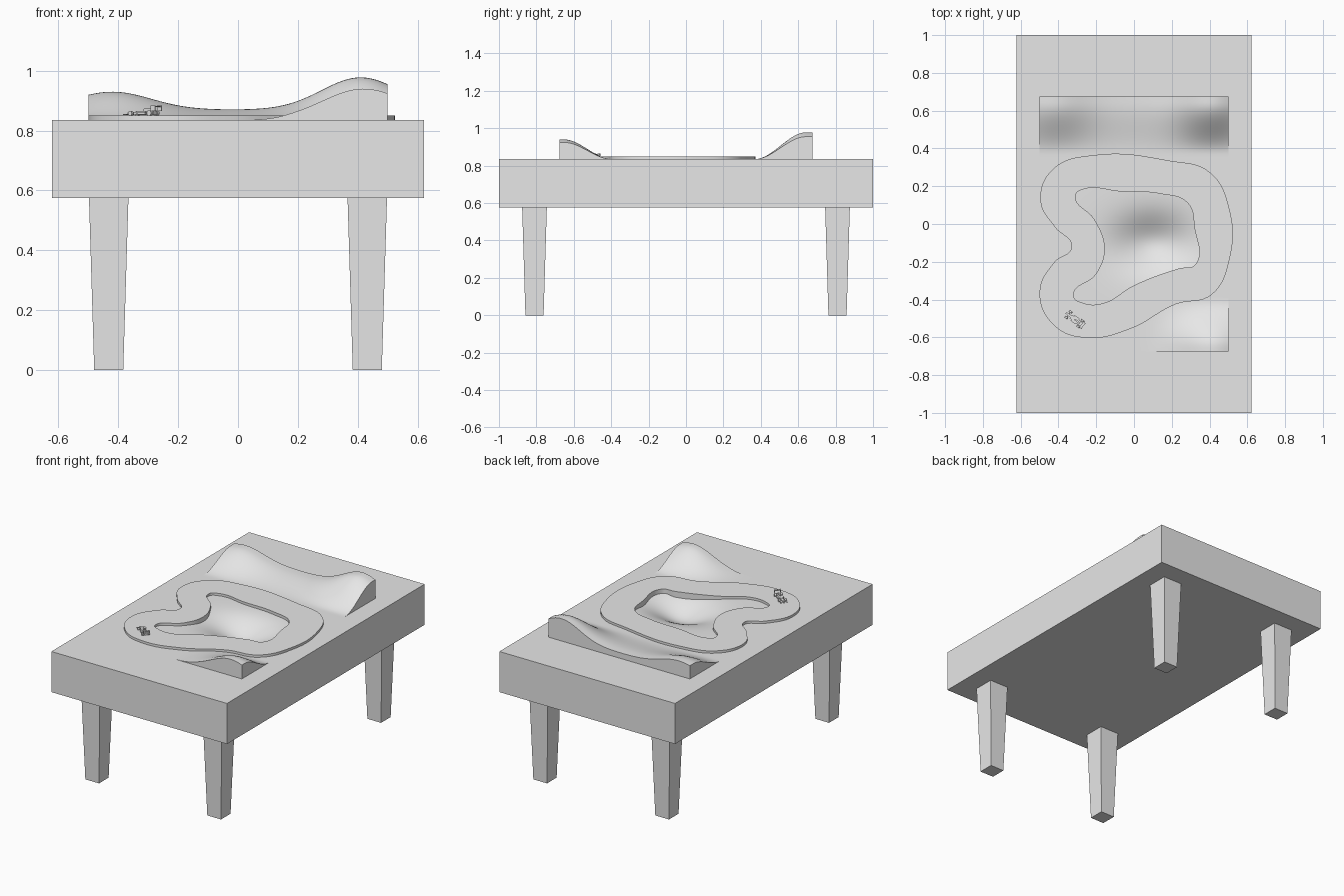
import bpy
import bmesh
import math
from mathutils import Matrix, Vector

default_cube = bpy.data.objects.get("Cube")
if default_cube:
    bpy.data.objects.remove(default_cube, do_unlink=True)

grey = bpy.data.materials.new("plain grey")
grey.use_nodes = True
grey.diffuse_color = (0.8, 0.8, 0.8, 1)
grey.node_tree.nodes["Principled BSDF"].inputs["Base Color"].default_value = grey.diffuse_color

TOP = 0.835
HALF_X, HALF_Y = 0.5, 0.675


def finish(name, bm, matrix=None, smooth=False):
    """Turn a bmesh into a named grey object."""
    bmesh.ops.recalc_face_normals(bm, faces=bm.faces)
    mesh = bpy.data.meshes.new(name)
    bm.to_mesh(mesh)
    bm.free()
    mesh.materials.append(grey)
    obj = bpy.data.objects.new(name, mesh)
    bpy.context.collection.objects.link(obj)
    if matrix:
        obj.matrix_world = matrix
    if smooth:
        shade(obj)
    return obj


def shade(obj):
    bpy.ops.object.select_all(action="DESELECT")
    obj.select_set(True)
    bpy.context.view_layer.objects.active = obj
    bpy.ops.object.shade_smooth_by_angle(angle=math.radians(35))


def box(name, centre, size, matrix=None, taper=1.0):
    """Box whose +x end is scaled by taper."""
    bm = bmesh.new()
    bmesh.ops.create_cube(bm, size=1)
    for v in bm.verts:
        k = taper if v.co.x > 0 else 1
        v.co = Vector(centre) + Vector((v.co.x * size[0], v.co.y * size[1] * k, v.co.z * size[2] * k))
    return finish(name, bm, matrix)


def bell(x, centre, width):
    return math.exp(-((x - centre) / width) ** 2 / 2)


def ramp(t, start, end):
    t = min(max((t - start) / (end - start), 0), 1)
    return t * t * (3 - 2 * t)


# Table top, with an opening for the landscape
bm = bmesh.new()
bmesh.ops.create_cube(bm, size=1)
for v in bm.verts:
    v.co = (v.co.x * 1.244, v.co.y * 2, 0.705 + v.co.z * 0.26)
lid = max(bm.faces, key=lambda f: f.calc_center_median().z)
bmesh.ops.inset_region(bm, faces=[lid], thickness=0.1)
for v in lid.verts:
    v.co.x = math.copysign(HALF_X, v.co.x)
    v.co.y = math.copysign(HALF_Y, v.co.y)
bmesh.ops.delete(bm, geom=[lid], context="FACES_ONLY")
finish("table_top", bm)

# Four square tapered legs
for side, sx in (("left", 1), ("right", -1)):
    for end, sy in (("front", -1), ("back", 1)):
        bm = bmesh.new()
        bmesh.ops.create_cone(bm, cap_ends=True, segments=4, radius1=0.097 / math.sqrt(2),
                              radius2=0.132 / math.sqrt(2), depth=0.577)
        bmesh.ops.rotate(bm, verts=bm.verts, matrix=Matrix.Rotation(math.pi / 4, 3, "Z"))
        finish(f"{end}_{side}_leg", bm, Matrix.Translation((0.432 * sx, 0.81 * sy, 0.2885)))


# Landscape: back ridge with two hills, front hill and central hollow
def height(x, y):
    back = 0.035 + 0.06 * bell(x, -0.42, 0.13) + 0.108 * bell(x, 0.41, 0.13)
    front = 0.105 * bell(x, 0.42, 0.14) * ramp(x, -0.05, 0.2)
    hollow = 0.09 * bell(x, 0.1, 0.14) * bell(y, -0.1, 0.1)
    return TOP + back * ramp(y, 0.37, 0.64) + front * ramp(-y, 0.4, 0.65) - hollow


bm = bmesh.new()
bmesh.ops.create_grid(bm, x_segments=60, y_segments=80, size=1)
for v in bm.verts:
    x, y = v.co.x * HALF_X, v.co.y * HALF_Y
    v.co = (x, y, height(x, y))
rim = [e for e in bm.edges if e.is_boundary]
skirt = bmesh.ops.extrude_edge_only(bm, edges=rim)["geom"]
for v in skirt:
    if isinstance(v, bmesh.types.BMVert):
        v.co.z = TOP - 0.01
finish("landscape", bm, smooth=True)

# Race track: flat slab between two smooth closed outlines
OUTER = [(-.21, .365), (.19, .335), (.4, .275), (.505, .08), (.505, -.19), (.41, -.375),
         (.22, -.425), (-.02, -.555), (-.245, -.603), (-.42, -.54), (-.5, -.36),
         (-.42, -.2), (-.33, -.122), (-.42, -.015), (-.495, .12), (-.43, .29)]
INNER = [(-.31, .15), (-.27, .183), (-.07, .172), (.14, .16), (.285, .11), (.32, -.02),
         (.325, -.215), (.24, -.235), (0, -.325), (-.165, -.42), (-.27, -.418),
         (-.32, -.38), (-.2, -.265), (-.155, -.13), (-.21, .025)]
curve = bpy.data.curves.new("race_track", "CURVE")
curve.dimensions = "2D"
curve.fill_mode = "BOTH"
curve.extrude = 0.04
curve.resolution_u = 8
for outline in (OUTER, INNER):
    spline = curve.splines.new("BEZIER")
    spline.bezier_points.add(len(outline) - 1)
    spline.use_cyclic_u = True
    for point, (x, y) in zip(spline.bezier_points, outline):
        point.co = (x, y, 0)
        point.handle_left_type = point.handle_right_type = "AUTO"
curve.materials.append(grey)
track = bpy.data.objects.new("race_track", curve)
track.location.z = 0.81
bpy.context.collection.objects.link(track)
bpy.ops.object.select_all(action="DESELECT")
track.select_set(True)
bpy.context.view_layer.objects.active = track
bpy.ops.object.convert(target="MESH")
shade(bpy.context.view_layer.objects.active)

# Small open-wheel race car, nose along its own +x
car = Matrix.Translation((-0.318, -0.502, 0.85)) @ Matrix.Rotation(math.radians(143), 4, "Z")
box("car_body", (-0.015, 0, 0.009), (0.07, 0.022, 0.012), car)
box("car_nose", (0.04, 0, 0.008), (0.045, 0.014, 0.009), car, 0.5)
box("car_engine_cover", (-0.022, 0, 0.019), (0.035, 0.009, 0.01), car, 0.8)
box("car_front_wing", (0.06, 0, 0.004), (0.012, 0.044, 0.002), car)
box("car_rear_wing", (-0.056, 0, 0.031), (0.014, 0.036, 0.003), car)
for side, s in (("left", 1), ("right", -1)):
    box(f"car_{side}_sidepod", (-0.008, 0.014 * s, 0.008), (0.032, 0.009, 0.009), car)
    box(f"car_{side}_wing_plate", (-0.056, 0.018 * s, 0.025), (0.018, 0.002, 0.018), car)
    for end, x, radius in (("front", 0.036, 0.008), ("rear", -0.043, 0.009)):
        bm = bmesh.new()
        bmesh.ops.create_cone(bm, cap_ends=True, segments=16, radius1=radius, radius2=radius, depth=0.01)
        turn = Matrix.Translation((x, 0.019 * s, radius)) @ Matrix.Rotation(math.pi / 2, 4, "X")
        finish(f"car_{end}_{side}_wheel", bm, car @ turn, smooth=True)
for end, x in (("front", 0.036), ("rear", -0.043)):
    box(f"car_{end}_axle", (x, 0, 0.008), (0.004, 0.036, 0.003), car)
